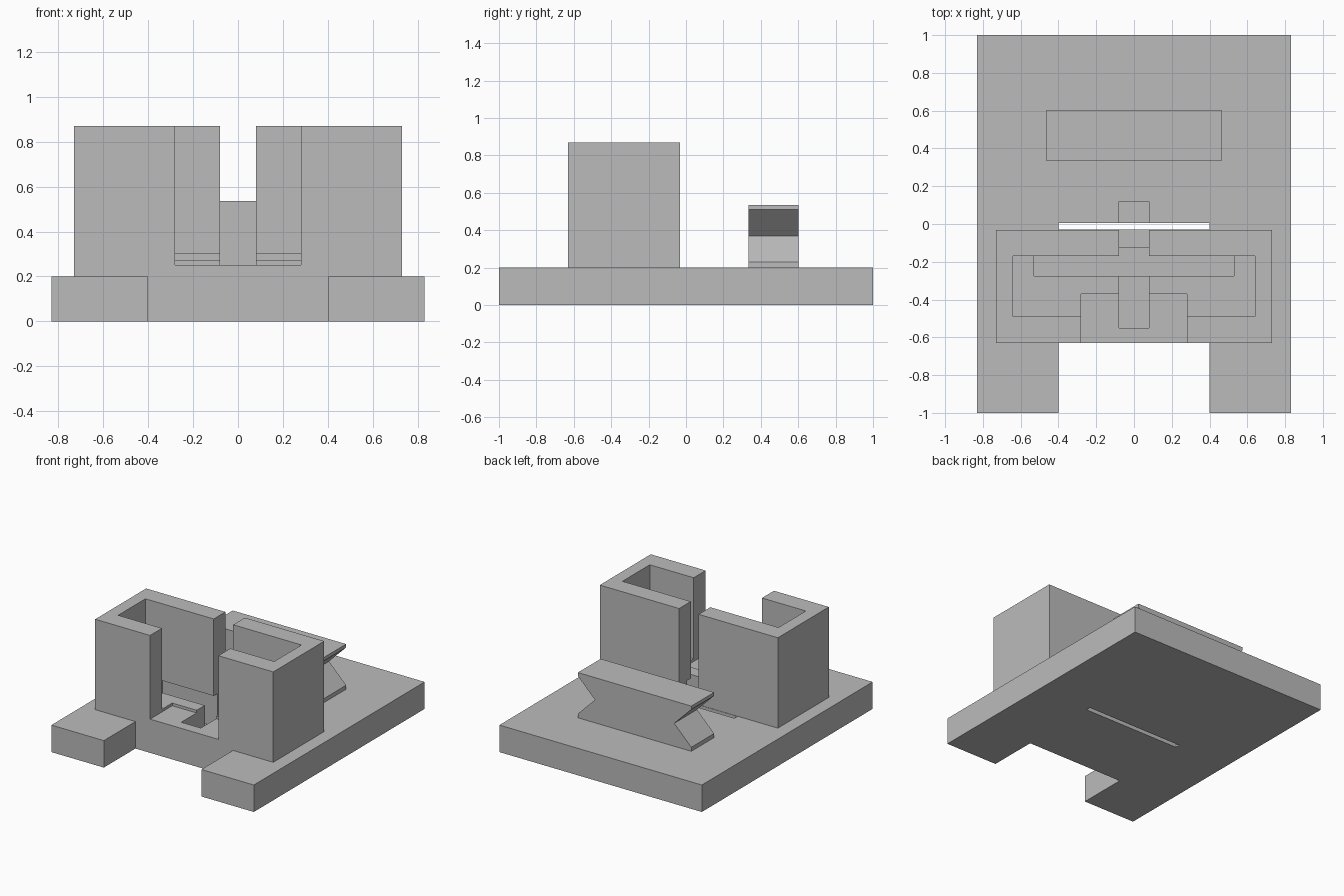
import bpy
import bmesh

if "Cube" in bpy.data.objects:
    bpy.data.objects.remove(bpy.data.objects["Cube"], do_unlink=True)

GREY = (0.5, 0.5, 0.5, 1.0)
grey = bpy.data.materials.new("plain_grey")
grey.use_nodes = True
grey.diffuse_color = GREY
grey.node_tree.nodes["Principled BSDF"].inputs["Base Color"].default_value = GREY


def prism(name, points, direction):
    """Extrude a flat outline along a vector into a closed solid."""
    bm = bmesh.new()
    face = bm.faces.new([bm.verts.new(p) for p in points])
    grown = bmesh.ops.extrude_face_region(bm, geom=[face], use_keep_orig=True)
    moved = [v for v in grown["geom"] if isinstance(v, bmesh.types.BMVert)]
    bmesh.ops.translate(bm, verts=moved, vec=direction)
    bmesh.ops.recalc_face_normals(bm, faces=bm.faces)
    mesh = bpy.data.meshes.new(name)
    bm.to_mesh(mesh)
    bm.free()
    mesh.materials.append(grey)
    obj = bpy.data.objects.new(name, mesh)
    bpy.context.collection.objects.link(obj)
    return obj


def block(name, half_x, y, z):
    """Box centred on x = 0 with the given y and z ranges."""
    outline = [(-half_x, y[0], z[0]), (half_x, y[0], z[0]),
               (half_x, y[1], z[0]), (-half_x, y[1], z[0])]
    return prism(name, outline, (0, 0, z[1] - z[0]))


def combine(target, tool, operation):
    """Apply one boolean and throw the tool away."""
    tool.hide_render = True
    mod = target.modifiers.new(operation, "BOOLEAN")
    mod.operation = operation
    mod.solver = "EXACT"
    mod.object = tool
    bpy.context.view_layer.objects.active = target
    bpy.ops.object.modifier_apply(modifier=mod.name)
    bpy.data.objects.remove(tool, do_unlink=True)


BASE_TOP = 0.2
TOWER_TOP = 0.87
ABOVE = 1.0

# Base slab with a front notch between two feet
right_half = [(0.4, -0.63), (0.4, -1), (0.83, -1), (0.83, 1)]
outline = right_half + [(-x, y) for x, y in reversed(right_half)]
body = prism("base_and_tower", [(x, y, 0) for x, y in outline], (0, 0, BASE_TOP))

# Narrow slot right through the slab behind the tower
combine(body, block("slot", 0.4, (-0.03, 0.005), (-0.1, 0.4)), "DIFFERENCE")

# Tower, flush with the front of the slab
combine(body, block("tower", 0.73, (-0.63, -0.033), (0.1, TOWER_TOP)), "UNION")

# Cavity, openings, floor pocket and lengthwise channel
cuts = [
    ("cavity", 0.64, (-0.49, -0.17), (0.27, ABOVE)),
    ("front_opening", 0.28, (-0.8, -0.37), (0.25, ABOVE)),
    ("rear_slit", 0.08, (-0.3, 0.1), (0.24, ABOVE)),
    ("channel", 0.08, (-0.55, 0.12), (0.08, 0.35)),
    ("floor_pocket", 0.53, (-0.275, -0.125), (0.05, 0.3)),
]
for cut in cuts:
    combine(body, block(*cut), "DIFFERENCE")

# Rear rest with V-shaped ends
side = [(0.465, 0.2), (0.465, 0.23), (0.325, 0.37), (0.465, 0.51), (0.465, 0.535)]
profile = side + [(-x, z) for x, z in reversed(side)]
prism("rear_rest", [(x, 0.335, z) for x, z in profile], (0, 0.267, 0))
